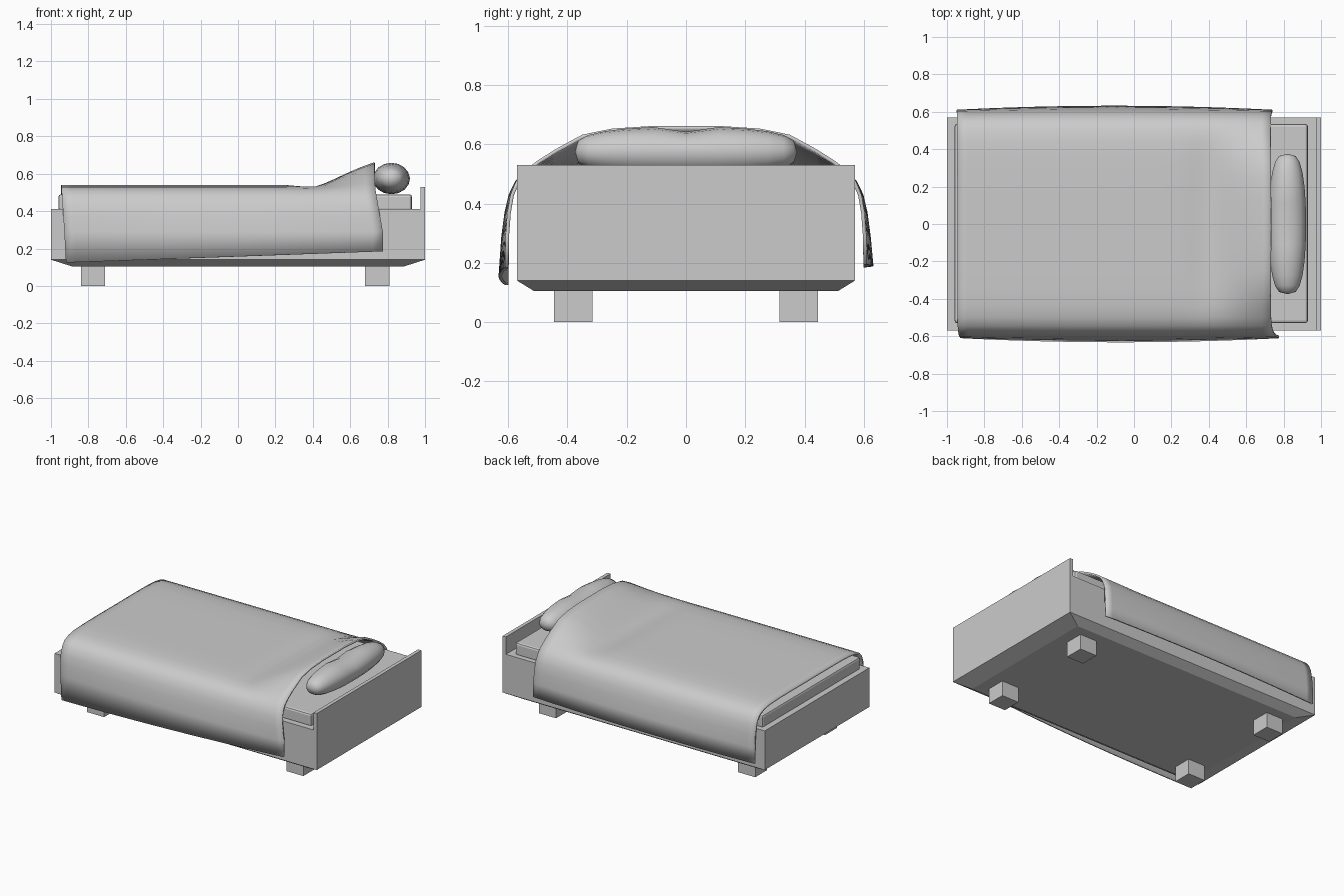
import bpy, bmesh, math

if "Cube" in bpy.data.objects:
    bpy.data.objects.remove(bpy.data.objects["Cube"])


def make(name, bm, smooth=None):
    bmesh.ops.recalc_face_normals(bm, faces=bm.faces)
    me = bpy.data.meshes.new(name)
    bm.to_mesh(me)
    bm.free()
    ob = bpy.data.objects.new(name, me)
    bpy.context.collection.objects.link(ob)
    if smooth:
        bpy.ops.object.select_all(action='DESELECT')
        ob.select_set(True)
        bpy.context.view_layer.objects.active = ob
        bpy.ops.object.shade_smooth_by_angle(angle=math.radians(smooth))
    return ob


def box_bm(x0, x1, y0, y1, z0, z1):
    bm = bmesh.new()
    bmesh.ops.create_cube(bm, size=1)
    for v in bm.verts:
        v.co = ((x0 + x1) / 2 + v.co.x * (x1 - x0),
                (y0 + y1) / 2 + v.co.y * (y1 - y0),
                (z0 + z1) / 2 + v.co.z * (z1 - z0))
    return bm


def interp(pts, t):
    if t <= pts[0][0]:
        return pts[0][1]
    for (a, va), (b, vb) in zip(pts, pts[1:]):
        if t <= b:
            return va + (vb - va) * (t - a) / (b - a)
    return pts[-1][1]


# frame body and its tapered underside
make("bed_frame", box_bm(-1, 0.98, -0.57, 0.57, 0.14, 0.41))
bm = box_bm(-1, 1, -0.57, 0.57, 0.105, 0.14)
for v in bm.verts:
    if v.co.z < 0.12:
        v.co.x *= 0.89
        v.co.y *= 0.9
make("frame_underside", bm)
make("headboard", box_bm(0.975, 1, -0.57, 0.57, 0.14, 0.53))

# legs
for x in (-0.775, 0.745):
    for y in (-0.38, 0.38):
        make("leg", box_bm(x - 0.065, x + 0.065, y - 0.065, y + 0.065, 0, 0.11))

# mattress
mattress = make("mattress", box_bm(-0.96, 0.93, -0.53, 0.535, 0.40, 0.49))
bev = mattress.modifiers.new("bevel", 'BEVEL')
bev.width = 0.014
bev.segments = 2

# pillow: squarish ellipsoid, with a dip in the middle of the top
bm = bmesh.new()
bmesh.ops.create_uvsphere(bm, u_segments=16, v_segments=12, radius=1)
for v in bm.verts:
    x, y, z = v.co.x, v.co.z, v.co.y
    r = math.hypot(x, z)
    k = r ** 0.6 / r if r > 1e-4 else 0
    y = math.copysign(abs(y) ** 0.9, y)
    dip = 0.018 * max(0, 1 - abs(y) / 0.3) * max(0, z)
    v.co = (0.82 + 0.1 * x * k, 0.375 * y, 0.575 + 0.085 * z * k - dip)
make("pillow", bm, 60)

# blanket: cross-section swept along the bed, lifted over the pillow
section = [(0, 0.54), (0.12, 0.54), (0.25, 0.54), (0.35, 0.539), (0.44, 0.535),
           (0.50, 0.525), (0.545, 0.507), (0.575, 0.475), (0.595, 0.43),
           (0.607, 0.37), (0.615, 0.29), (0.62, 0.16)]
lift_y = [(0, 1), (0.12, 1), (0.25, 0.93), (0.35, 0.77), (0.44, 0.4),
          (0.50, 0.17), (0.56, 0)]
lift_x = [(0.25, 0), (0.40, -0.015), (0.48, 0.015), (0.58, 0.062),
          (0.66, 0.097), (0.735, 0.123)]
bm = bmesh.new()
n = 32
profile = [(-y, z) for y, z in reversed(section[1:])] + section
rows = []
for i in range(n + 1):
    t = i / n
    row = []
    for j, (y, z) in enumerate(profile):
        drop = max(0, 0.54 - z) / 0.38
        front = y < 0
        x0 = -0.945 + (0.025 if front else -0.005) * drop
        x1 = 0.73 + (0.045 if front else 0.01) * min(1, drop * 1.5)
        x = x0 + (x1 - x0) * t
        h = interp(lift_x, 0.73 * t + x0 * (1 - t))
        hem = 0.125 + 0.06 * t if front else 0.185 + 0.01 * t
        if j in (0, len(profile) - 1):
            z = hem
        bow = 1 + 0.035 * (1 - (2 * t - 1) ** 2) * drop - 0.015 * drop
        row.append(bm.verts.new((x, y * bow, z + h * interp(lift_y, abs(y)))))
    rows.append(row)
for a, b in zip(rows, rows[1:]):
    for j in range(len(profile) - 1):
        bm.faces.new((a[j], b[j], b[j + 1], a[j + 1]))
blanket = make("blanket", bm, 50)
if sum(p.normal.z for p in blanket.data.polygons) < 0:
    blanket.data.flip_normals()
sol = blanket.modifiers.new("thickness", 'SOLIDIFY')
sol.thickness = 0.012
sol.offset = -1
